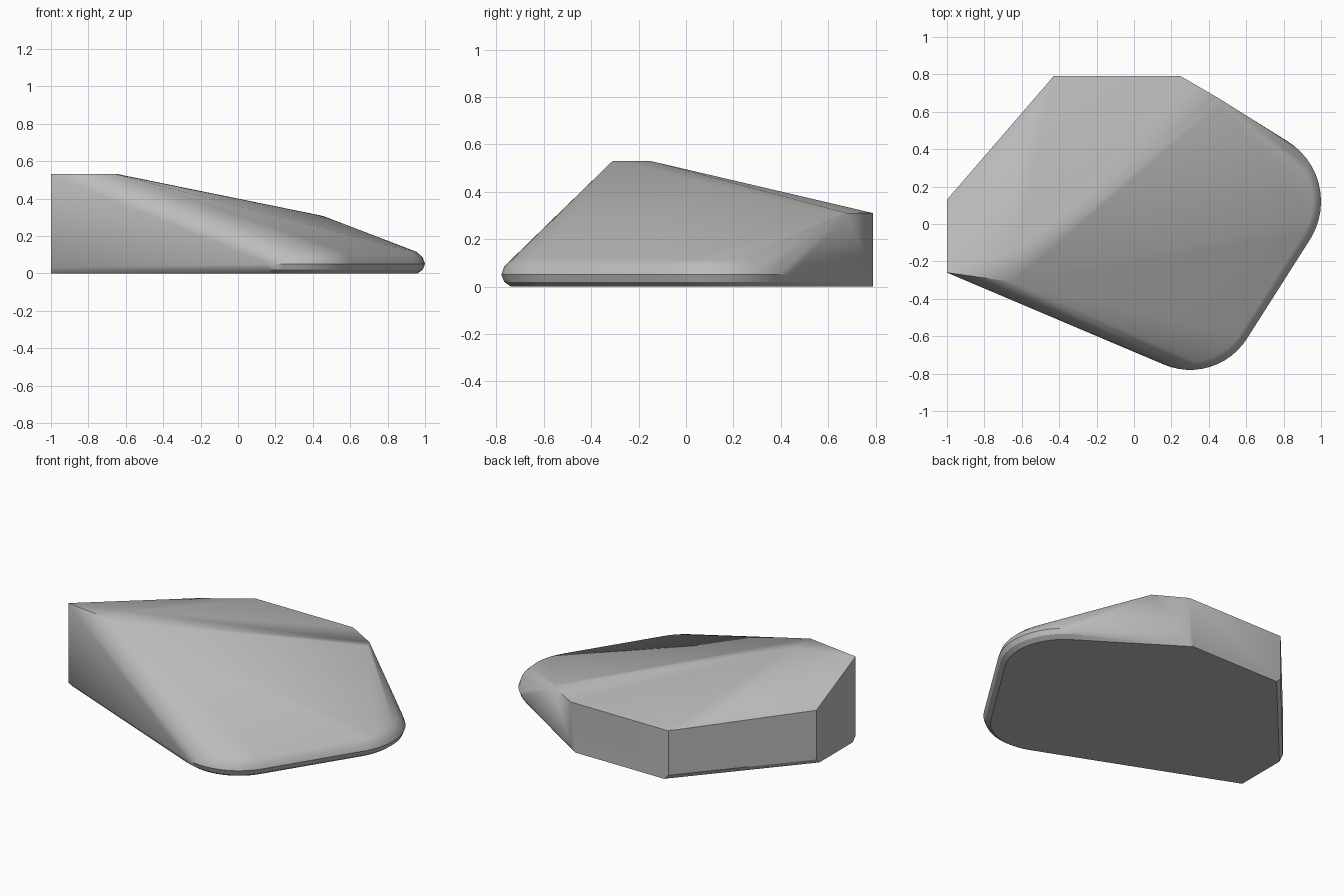
import bpy, bmesh, math
from mathutils import Vector

cube = bpy.data.objects.get("Cube")
if cube:
    bpy.data.objects.remove(cube, do_unlink=True)

# Plain stone grey
grey = bpy.data.materials.new("stone_grey")
grey.use_nodes = True
colour = (0.5, 0.5, 0.5, 1)
grey.diffuse_color = colour
grey.node_tree.nodes["Principled BSDF"].inputs["Base Color"].default_value = colour


def rim_corner(centre, radius, start, end, steps=12):
    """Rounded low corner: an arc stacked through a bull-nose profile."""
    nose = [(0.04, 0), (0.012, 0.02), (0, 0.05), (0.012, 0.085), (0.045, 0.115)]
    points = []
    for inset, z in nose:
        for i in range(steps + 1):
            a = math.radians(start + (end - start) * i / steps)
            r = radius - inset
            points.append((centre[0] + r * math.cos(a), centre[1] + r * math.sin(a), z))
    return points


# Rounded nose corners on the low side
points = rim_corner((0.62, 0.12), 0.38, -31, 60)
points += rim_corner((0.30, -0.42), 0.36, -114, -31)

# Upright walls on the cut sides: foot, softened lower edge, top
walls = [((-1, -0.26), (0, 0.03), 0.53),
         ((-1, 0.13), (0, -0.03), 0.34),
         ((-0.43, 0.79), (0.03, 0), 0.31),
         ((0.25, 0.79), (-0.03, 0), 0.31)]
for (x, y), (dx, dy), top in walls:
    points += [(x, y, top), (x, y, 0.03), (x + dx, y + dy, 0)]

# Crest of the slab and the softened ridge running down from it
points += [(-0.65, -0.31, 0.53), (-0.64, -0.15, 0.53),
           (-0.62, 0.48, 0.38), (0.44, 0.68, 0.31), (0.46, 0.64, 0.305)]

bm = bmesh.new()
for p in points:
    bm.verts.new(Vector(p))
hull = bmesh.ops.convex_hull(bm, input=bm.verts)
spare = {v for v in hull["geom_interior"] + hull["geom_unused"]
         if isinstance(v, bmesh.types.BMVert)}
bmesh.ops.delete(bm, geom=list(spare), context="VERTS")
bmesh.ops.dissolve_limit(bm, angle_limit=math.radians(1), verts=bm.verts, edges=bm.edges)
bmesh.ops.recalc_face_normals(bm, faces=bm.faces)

mesh = bpy.data.meshes.new("rock_slab")
bm.to_mesh(mesh)
bm.free()
mesh.materials.append(grey)
slab = bpy.data.objects.new("rock_slab", mesh)
bpy.context.collection.objects.link(slab)
bpy.context.view_layer.objects.active = slab
slab.select_set(True)
bpy.ops.object.shade_smooth_by_angle(angle=math.radians(32))
